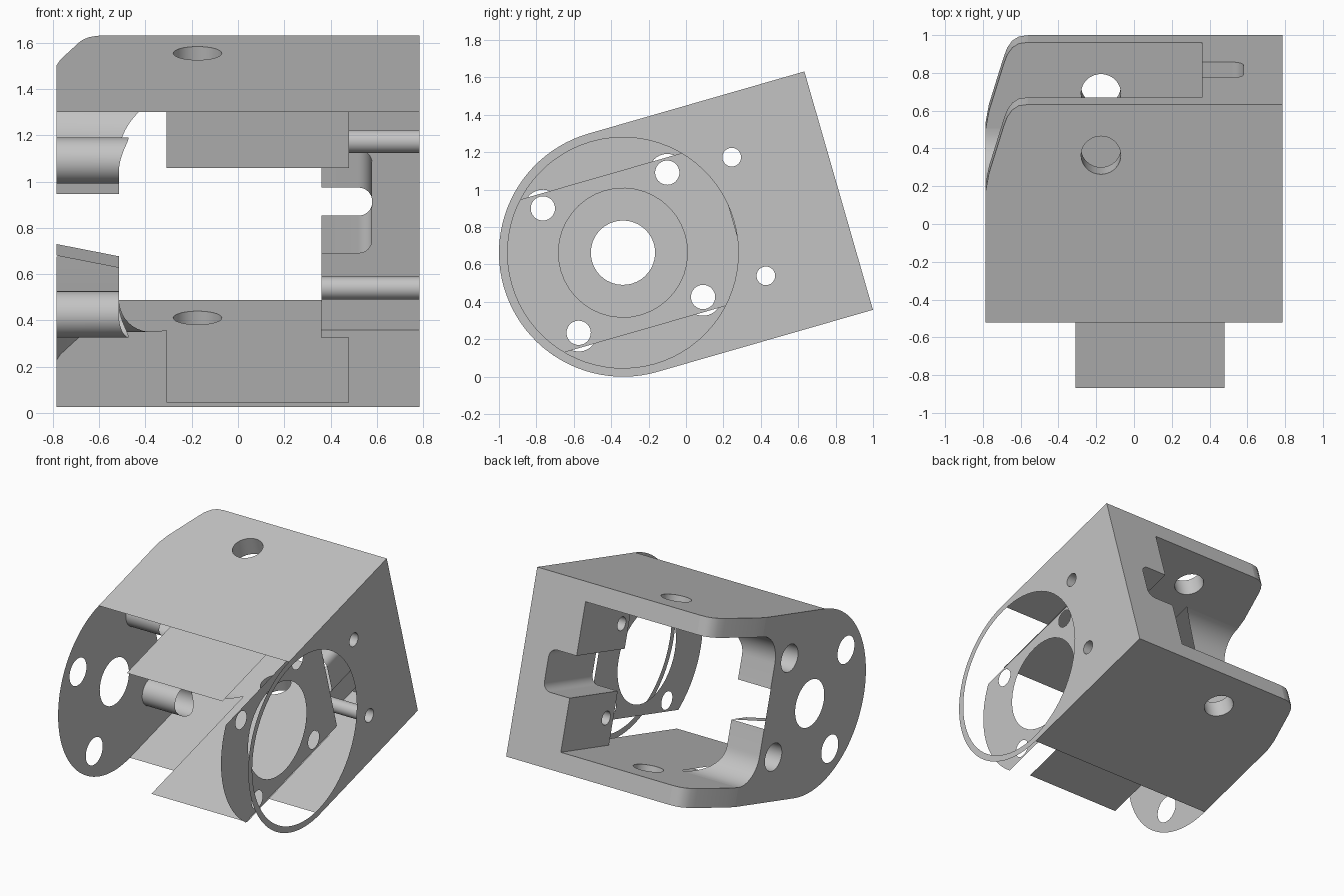
import bpy, bmesh
from math import sin, cos, pi, radians, sqrt
from mathutils import Matrix, Vector

cube = bpy.data.objects.get("Cube")
if cube:
    bpy.data.objects.remove(cube, do_unlink=True)

# One grey for the whole bracket
grey = bpy.data.materials.new("plain grey")
grey.use_nodes = True
GREY = (0.55, 0.55, 0.55, 1)
grey.diffuse_color = GREY
grey.node_tree.nodes["Principled BSDF"].inputs["Base Color"].default_value = GREY

# The bracket is built level, with the arm centre at the origin, then tilted
TILT = Matrix.Translation((0, -0.337, 0.663)) @ Matrix.Rotation(radians(16.05), 4, 'X')
R = 0.663            # arm radius and half height
INNER = 0.527        # half height of the opening
SIDE = 0.785         # half width
BACK = 1.2           # distance of the back face
POST = 0.36          # inner side of the post
POST_FRONT = 0.61
ARM_END, FILLET = 0.52, 0.205
BOLT = 0.346


def finish(name, bm, smooth=False):
    me = bpy.data.meshes.new(name)
    bm.to_mesh(me)
    bm.free()
    me.materials.append(grey)
    if smooth:
        me.shade_smooth()
        me.set_sharp_from_angle(angle=radians(35))
    ob = bpy.data.objects.new(name, me)
    bpy.context.collection.objects.link(ob)
    ob.matrix_world = TILT
    return ob


def place(axis, level, p):
    co = list(p)
    co.insert(axis, level)
    return Vector(co)


def sheet(name, axis, level, *loops):
    """Flat sheet across an axis; the first loop is the rim, the rest are holes."""
    bm = bmesh.new()
    edges = []
    for loop in loops:
        vs = [bm.verts.new(place(axis, level, p)) for p in loop]
        edges += [bm.edges.new((vs[i - 1], vs[i])) for i in range(len(vs))]
    bmesh.ops.triangle_fill(bm, edges=edges, use_beauty=True,
                            normal=place(axis, 1, (0, 0)))
    finish(name, bm)


def ribbon(name, a, b, closed=False):
    """Surface between two matching rows of points."""
    bm = bmesh.new()
    va = [bm.verts.new(p) for p in a]
    vb = [bm.verts.new(p) for p in b]
    for i in range(0 if closed else 1, len(va)):
        bm.faces.new((va[i - 1], va[i], vb[i], vb[i - 1]))
    finish(name, bm, True)


def arc(cx, cy, r, start, end, n=12):
    angles = [radians(start + (end - start) * i / n) for i in range(n + 1)]
    return [(cx + r * cos(t), cy + r * sin(t)) for t in angles]


def circle(cx, cy, r, n=40):
    return arc(cx, cy, r, 0, 360, n)[:-1]


def flip(loop):
    return [(a, -b) for a, b in reversed(loop)]


def fillet_x(v):
    """Inner side of the hub arm, flaring into the roof and floor."""
    d = max(0, abs(v) - (INNER - FILLET))
    return -0.31 - sqrt(max(0, FILLET ** 2 - d * d))


# Arm outlines seen from the side
nose = arc(0, 0, R, 90, 270, 48)
corners = [(s * BOLT, t * BOLT) for s in (-1, 1) for t in (-1, 1)]
blend = arc(ARM_END + FILLET, INNER - FILLET, FILLET, 180, 90)
blend_end = ARM_END + FILLET

sheet("hub_arm_face", 0, -SIDE,
      nose + [(blend_end, -R)] + flip(blend) + blend + [(blend_end, R)],
      circle(0, 0, 0.172), *[circle(u, v, 0.1) for u, v in corners])

screws = [circle(0.7, s * 0.33, 0.05, 24) for s in (-1, 1)]
sheet("ring_arm_face", 0, SIDE, nose + [(BACK, -R), (BACK, R)],
      circle(0, 0, 0.617, 72), *screws)

# Recessed plate behind the ring
h = 0.425
u0 = -sqrt(R * R - h * h)
plate_nose = [p for p in nose if abs(p[1]) < h and p[0] < 0]
sheet("recessed_plate", 0, 0.56,
      [(u0, h)] + plate_nose + [(u0, -h), (POST_FRONT, -h), (POST_FRONT, h)],
      circle(0, 0, 0.345), *[circle(u, v, 0.065, 28) for u, v in corners])

# Roof and floor: outer skin, inner skin, hole walls and rounded corner rim
corner = [(-SIDE, blend_end), (-0.768, 0.82), (-0.69, 1.08), (-0.672, 1.13),
          (-0.645, 1.17), (-0.61, 1.193), (-0.56, BACK)]
u1 = -sqrt(R * R - INNER * INNER)
hole = circle(-0.175, 0.92, 0.105)
for s, part in ((1, "roof"), (-1, "floor")):
    sheet(part + "_outer_skin", 2, s * R,
          [(SIDE, 0), (-SIDE, 0)] + corner + [(SIDE, BACK)], hole)
    sheet(part + "_inner_skin", 2, s * INNER,
          [(0.48, u1), (-0.31, u1), (-0.31, blend_end)] + corner
          + [(POST, BACK), (POST, POST_FRONT), (0.48, POST_FRONT)], hole)
    ribbon(part + "_hole_wall", [place(2, s * INNER, p) for p in hole],
           [place(2, s * R, p) for p in hole], True)
    ribbon(part + "_corner_rim", [place(2, s * INNER, p) for p in corner],
           [place(2, s * R, p) for p in corner])

    # Rear end of the hub arm, curving into the roof or floor
    start = 0.145 if s > 0 else 0.135
    end_profile = [(ARM_END, start)] + blend
    ribbon(part + "_arm_end", [(-SIDE, u, s * v) for u, v in end_profile],
           [(fillet_x(v), u, s * v) for u, v in end_profile])

    # Bolt sleeve inside the hub arm
    sleeve = circle(BOLT, s * BOLT, 0.1)
    ribbon(part + "_bolt_sleeve", [(-SIDE, u, v) for u, v in sleeve],
           [(fillet_x(v), u, v) for u, v in sleeve], True)

# Sloping ledge in the notch of the hub arm
ribbon("notch_ledge", [(-SIDE, 0.34, -0.08), (-SIDE, ARM_END, -0.08)],
       [(-0.515, 0.34, -0.135), (-0.515, ARM_END, -0.135)])

# Back face with the cable slot
w, c = 0.148, 0.06
round_end = arc(0.58 - c, w - c, c, 90, 0, 8)
slot = [(POST, w)] + round_end + flip(round_end) + [(POST, -w)]
sheet("back_face", 1, BACK,
      [(SIDE, -R), (SIDE, R), (-0.56, R), (-0.56, INNER), (POST, INNER)]
      + slot + [(POST, -INNER), (-0.56, -INNER), (-0.56, -R)])
ribbon("cable_slot", [place(1, POST_FRONT, p) for p in slot],
       [place(1, BACK, p) for p in slot])

# Inner sides of the post and its screw holes
for s, screw, part in ((-1, screws[0], "lower"), (1, screws[1], "upper")):
    sheet(part + "_post_side", 0, POST,
          [(POST_FRONT, s * w), (BACK, s * w), (BACK, s * INNER),
           (POST_FRONT, s * INNER)], screw)
    ribbon(part + "_screw_hole", [place(0, POST, p) for p in screw],
           [place(0, SIDE, p) for p in screw], True)
